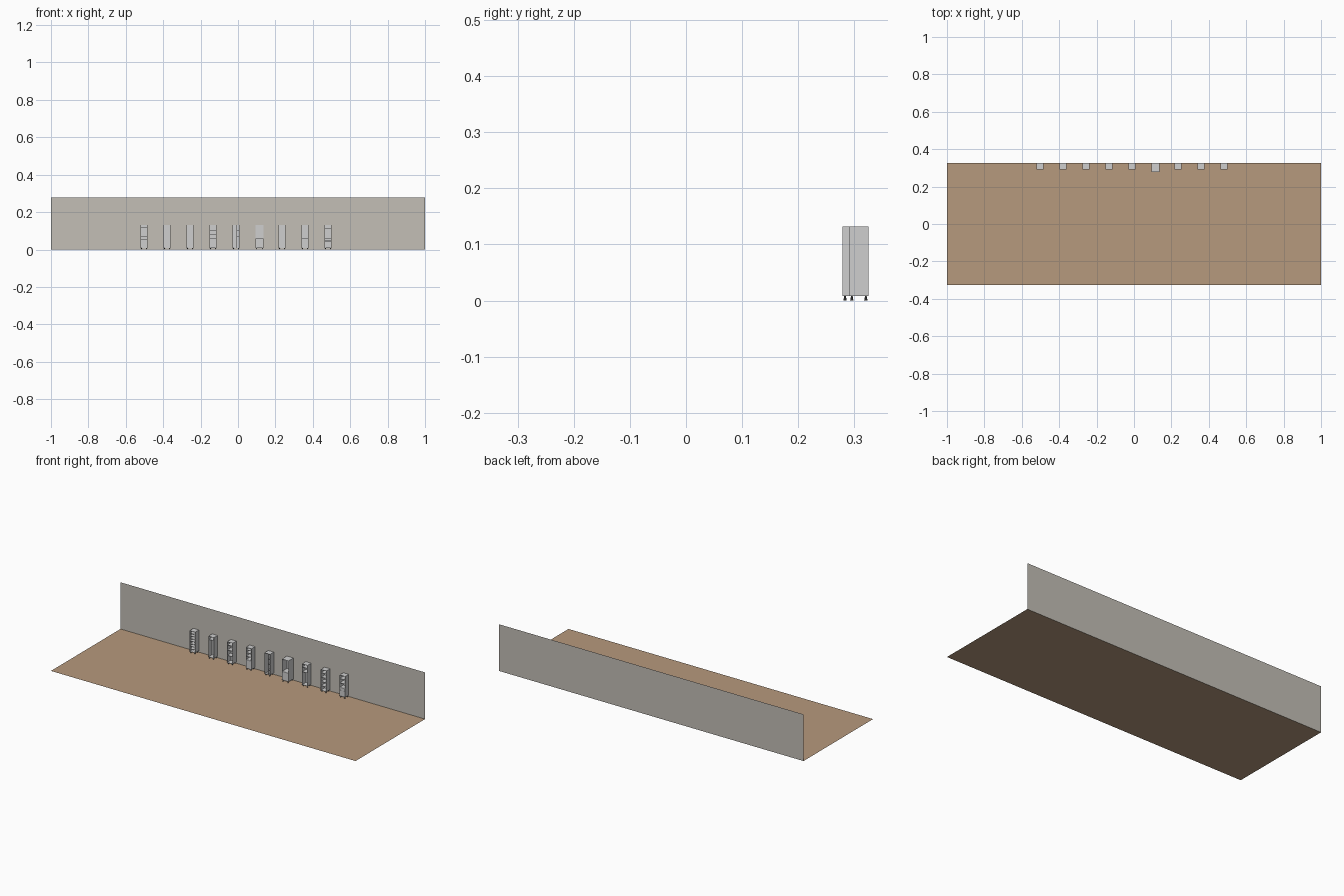
import bpy, bmesh, math
from mathutils import Matrix, Vector

if "Cube" in bpy.data.objects:
    bpy.data.objects.remove(bpy.data.objects["Cube"])


def material(name, rgb):
    m = bpy.data.materials.new(name)
    m.diffuse_color = (*rgb, 1)
    m.use_nodes = True
    m.node_tree.nodes["Principled BSDF"].inputs["Base Color"].default_value = m.diffuse_color
    return m


FLOOR = material("floor tan", (0.47, 0.32, 0.205))
WALL = material("wall warm grey", (0.55, 0.52, 0.47))
STEEL = material("cabinet light grey", (0.62, 0.62, 0.62))
FOOT = material("foot dark grey", (0.08, 0.08, 0.08))
BACK = 0.326          # wall plane
Z0, Z1 = 0.008, 0.132  # cabinet body bottom and top
T = 0.0012            # panel thickness


def finish(bm, name, *mats):
    me = bpy.data.meshes.new(name)
    bm.to_mesh(me)
    bm.free()
    ob = bpy.data.objects.new(name, me)
    for m in mats:
        me.materials.append(m)
    bpy.context.collection.objects.link(ob)
    return ob


def quad(name, pts, mat):
    bm = bmesh.new()
    bm.faces.new([bm.verts.new(p) for p in pts])
    finish(bm, name, mat)


def box(bm, x0, x1, y0, y1, z0, z1):
    mid = Vector(((x0 + x1) / 2, (y0 + y1) / 2, (z0 + z1) / 2))
    size = Matrix.Diagonal((x1 - x0, y1 - y0, z1 - z0, 1))
    bmesh.ops.create_cube(bm, size=1, matrix=Matrix.Translation(mid) @ size)


def cabinet(index, x, w, d, shelves, doors=(), divider=None):
    """Open-fronted steel cabinet with shelves, closed door sections and feet."""
    l, r, f, b = x - w / 2, x + w / 2, BACK - d, BACK - 0.0005
    bm = bmesh.new()
    box(bm, l, l + T, f, b, Z0, Z1)           # sides
    box(bm, r - T, r, f, b, Z0, Z1)
    box(bm, l + T, r - T, b - T, b, Z0, Z1)   # back
    for z in (Z0, Z1 - T):                    # bottom and top
        box(bm, l + T, r - T, f, b - T, z, z + T)
    for z in shelves:
        box(bm, l + T, r - T, f + 0.001, b - T, z, z + T)
    if divider is not None:                   # upright with short side shelves
        dx = x + divider
        box(bm, dx, dx + T, f + 0.001, b - T, Z0 + T, Z1 - T)
        for z in (0.035, 0.07, 0.1):
            box(bm, dx + T, r - T, f + 0.001, b - T, z, z + T)
    for za, zb in doors:                      # closed fronts
        box(bm, l + T, r - T, f, f + T, za, zb)
    finish(bm, f"cabinet_{index}", STEEL)

    # four small tapered feet
    bm = bmesh.new()
    for px in (l + 0.005, r - 0.005):
        for py in (f + 0.005, b - 0.005):
            bmesh.ops.create_cone(bm, cap_ends=True, segments=8, radius1=0.003,
                                  radius2=0.0015, depth=Z0,
                                  matrix=Matrix.Translation((px, py, Z0 / 2)))
    finish(bm, f"cabinet_feet_{index}", FOOT)


# floor and back wall
quad("floor", [(-1, -BACK, 0), (1, -BACK, 0), (1, BACK, 0), (-1, BACK, 0)], FLOOR)
quad("back_wall", [(-1, BACK, 0), (1, BACK, 0), (1, BACK, 0.277), (-1, BACK, 0.277)], WALL)

# row of nine cabinets: shelf heights, closed sections, upright
LOW = (0.0095, 0.058)
layouts = [
    ([0.024 + 0.0153 * i for i in range(7)], (), None),
    ([0.112], (), None),
    ([0.05, 0.082, 0.112], (), None),
    ([0.058, 0.078, 0.1, 0.117], (LOW,), None),
    ([], (), 0.004),
    ([0.058], (LOW,), None),
    ([0.085, 0.112], (), None),
    ([0.035, 0.06, 0.085, 0.112], (), None),
    ([0.043, 0.058, 0.085, 0.11], ((0.0095, 0.043), (0.045, 0.058)), None),
]
for i, (shelves, doors, divider) in enumerate(layouts):
    wide = i == 5
    cabinet(i + 1, -0.503 + 0.123 * i + (0.003 if wide else 0),
            0.043 if wide else 0.036, 0.0475 if wide else 0.0355,
            shelves, doors, divider)
